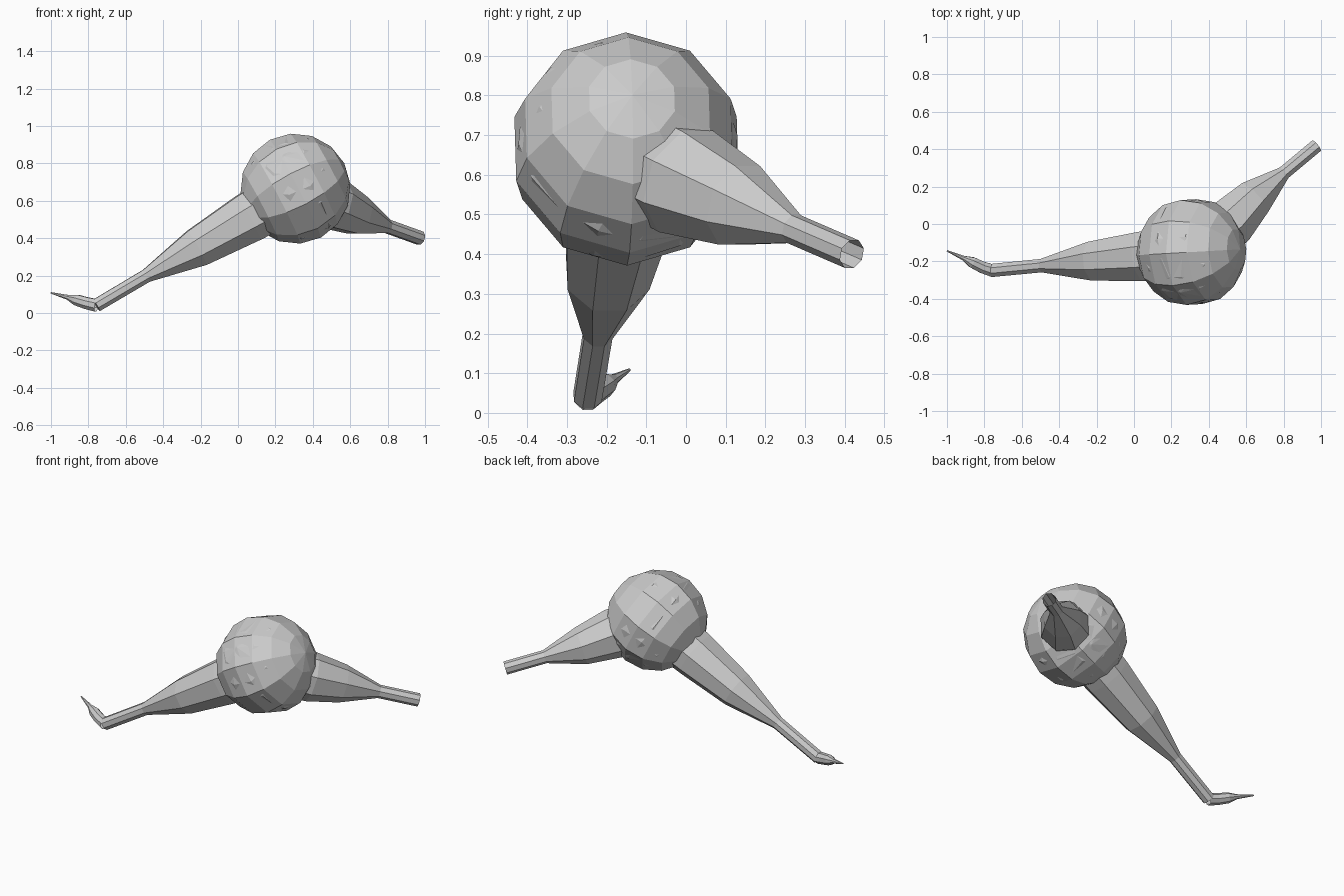
import bpy, bmesh, math
from mathutils import Vector

if "Cube" in bpy.data.objects:
    bpy.data.objects.remove(bpy.data.objects["Cube"])

CENTER = Vector((0.307, -0.15, 0.665))


def ball(name, radius, axis, spin, segments=10, rings=8):
    """Low-poly ball whose pole points along axis."""
    bm = bmesh.new()
    bmesh.ops.create_uvsphere(bm, u_segments=segments, v_segments=rings, radius=radius)
    mesh = bpy.data.meshes.new(name)
    bm.to_mesh(mesh)
    bm.free()
    obj = bpy.data.objects.new(name, mesh)
    obj.location = CENTER
    quat = Vector(axis).to_track_quat('Z', 'Y')
    obj.rotation_euler = (quat @ Vector((0, 0, 1)).rotation_difference(Vector((0, 0, 1)))).to_euler()
    for v in mesh.vertices:
        x, y = v.co.x, v.co.y
        v.co.x = x * math.cos(spin) - y * math.sin(spin)
        v.co.y = x * math.sin(spin) + y * math.cos(spin)
    bpy.context.collection.objects.link(obj)
    return obj


def tube(name, stations, sides=8, cap=False):
    """Loft of round rings along a path of (x, y, z, radius)."""
    bm = bmesh.new()
    pts = [Vector(s[:3]) for s in stations]
    rings = []
    for i, p in enumerate(pts):
        d = (pts[min(i + 1, len(pts) - 1)] - pts[max(i - 1, 0)]).normalized()
        u = d.cross(Vector((0, 0, 1))).normalized()
        w = u.cross(d)
        ring = []
        for k in range(sides):
            a = 2 * math.pi * (k + 0.5) / sides
            ring.append(bm.verts.new(p + stations[i][3] * (u * math.cos(a) + w * math.sin(a))))
        rings.append(ring)
    for a, b in zip(rings, rings[1:]):
        for k in range(sides):
            n = (k + 1) % sides
            bm.faces.new((a[k], a[n], b[n], b[k]))
    if cap:
        bm.faces.new(rings[-1])
    bmesh.ops.recalc_face_normals(bm, faces=bm.faces)
    mesh = bpy.data.meshes.new(name)
    bm.to_mesh(mesh)
    bm.free()
    obj = bpy.data.objects.new(name, mesh)
    bpy.context.collection.objects.link(obj)
    return obj


# Faceted round body, and an inner core whose corners just break the surface
ball("body", 0.295, (0.88, 0.05, 0.46), 0.0)
ball("inner_core", 0.284, (-0.2, -0.75, 0.6), 0.2)

# Long limb reaching down to the ground on the left
tube("left_limb", [
    (0.20, -0.158, 0.59, 0.15),
    (0.055, -0.172, 0.508, 0.143),
    (-0.22, -0.197, 0.348, 0.112),
    (-0.49, -0.222, 0.199, 0.039),
    (-0.757, -0.248, 0.041, 0.038)], cap=True)

# Open-ended limb on the right
tube("right_limb", [
    (0.43, -0.07, 0.62, 0.142),
    (0.51, 0.0, 0.583, 0.145),
    (0.64, 0.135, 0.523, 0.112),
    (0.80, 0.272, 0.463, 0.039),
    (0.975, 0.418, 0.40, 0.039)])

# Pointed tip bending off the left limb
tube("pointed_tip", [
    (-0.755, -0.25, 0.04, 0.036),
    (-0.81, -0.232, 0.053, 0.034),
    (-0.865, -0.205, 0.070, 0.031),
    (-0.91, -0.183, 0.084, 0.014),
    (-1.0, -0.143, 0.108, 0.004)], cap=True)
